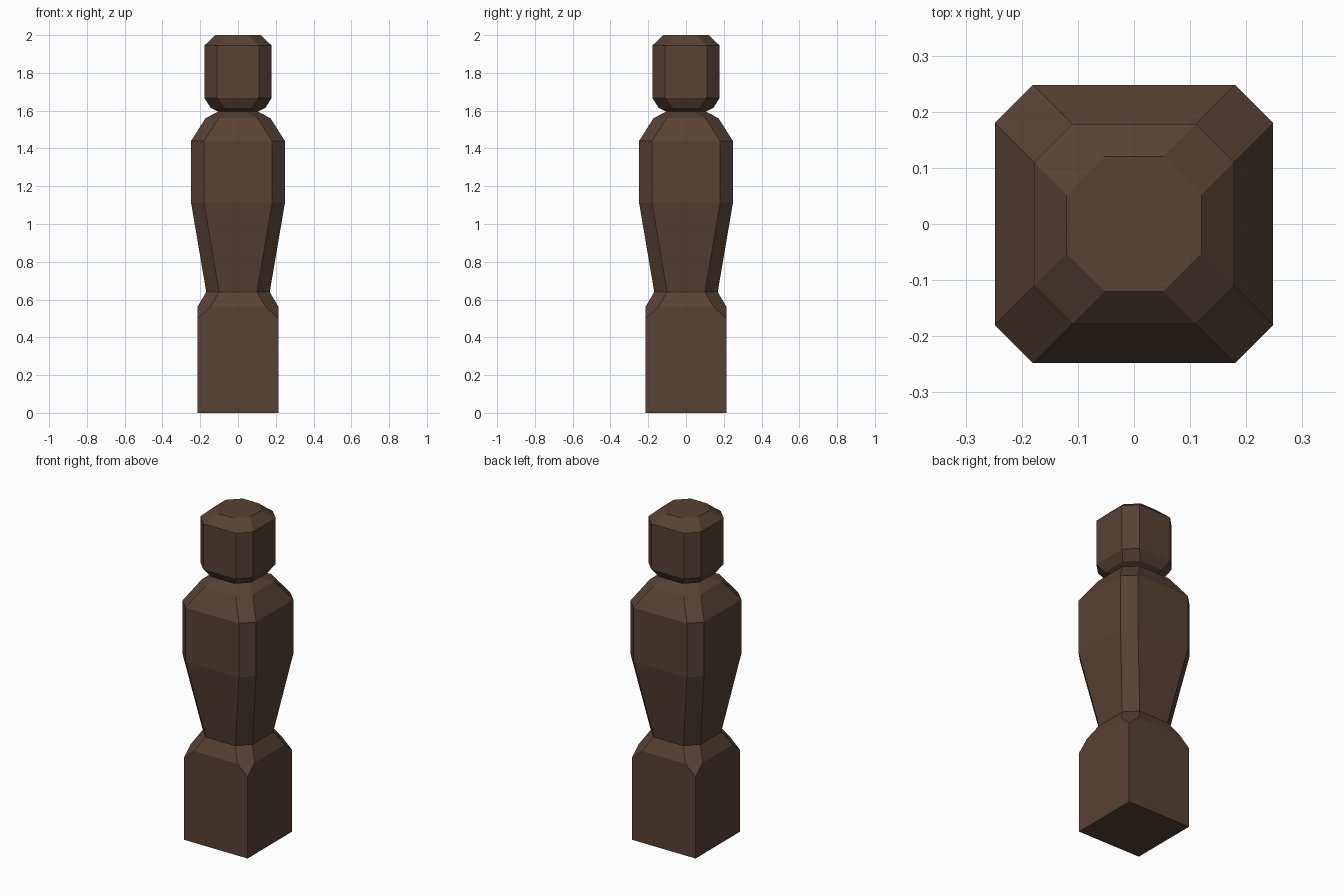
import bpy, bmesh

if "Cube" in bpy.data.objects:
    bpy.data.objects.remove(bpy.data.objects["Cube"])

wood = bpy.data.materials.new("dark_brown_wood")
wood.use_nodes = True
colour = (0.098, 0.054, 0.034, 1)
wood.diffuse_color = colour
wood.node_tree.nodes["Principled BSDF"].inputs["Base Color"].default_value = colour

CHAMFER = 0.068


def octagon(bm, z, half):
    """Square ring with cut corners, counter-clockwise from the front edge."""
    f = half - CHAMFER
    points = [(-f, -half), (f, -half), (half, -f), (half, f),
              (f, half), (-f, half), (-half, f), (-half, -f)]
    return [bm.verts.new((x, y, z)) for x, y in points]


def bridge(bm, low, high):
    n = len(low)
    for i in range(n):
        j = (i + 1) % n
        bm.faces.new((low[i], low[j], high[j], high[i]))


def finish(bm, name):
    bmesh.ops.recalc_face_normals(bm, faces=bm.faces)
    mesh = bpy.data.meshes.new(name)
    bm.to_mesh(mesh)
    bm.free()
    mesh.materials.append(wood)
    obj = bpy.data.objects.new(name, mesh)
    bpy.context.collection.objects.link(obj)


def stack(name, profile, top=False):
    """Part made of octagon rings given as (height, half width)."""
    bm = bmesh.new()
    rings = [octagon(bm, z, half) for z, half in profile]
    for low, high in zip(rings, rings[1:]):
        bridge(bm, low, high)
    if top:
        bm.faces.new(rings[-1])
    finish(bm, name)


# Square base whose top corners are cut to meet the octagonal waist
bm = bmesh.new()
B = 0.215
square = [(-B, -B), (B, -B), (B, B), (-B, B)]
foot = [bm.verts.new((x, y, 0)) for x, y in square]
corner = [bm.verts.new((x, y, 0.5)) for x, y in square]
shoulder = octagon(bm, 0.56, B)
waist = octagon(bm, 0.64, 0.168)
bm.faces.new(foot[::-1])
for i in range(4):
    j, a, b = (i + 1) % 4, 2 * i, 2 * i + 1
    c = (b + 1) % 8
    bm.faces.new((foot[i], foot[j], corner[j], shoulder[b], shoulder[a], corner[i]))
    bm.faces.new((shoulder[a], shoulder[b], waist[b], waist[a]))
    bm.faces.new((corner[j], shoulder[c], waist[c], waist[b], shoulder[b]))
finish(bm, "base")

# Tapered body with sloping shoulders, up to the neck
stack("body", [(0.64, 0.168), (1.11, 0.248), (1.44, 0.248),
               (1.56, 0.172), (1.595, 0.105)])

# Head block with bevelled underside and crown
stack("head", [(1.595, 0.105), (1.615, 0.145), (1.667, 0.178),
               (1.945, 0.178), (2.0, 0.12)], top=True)
